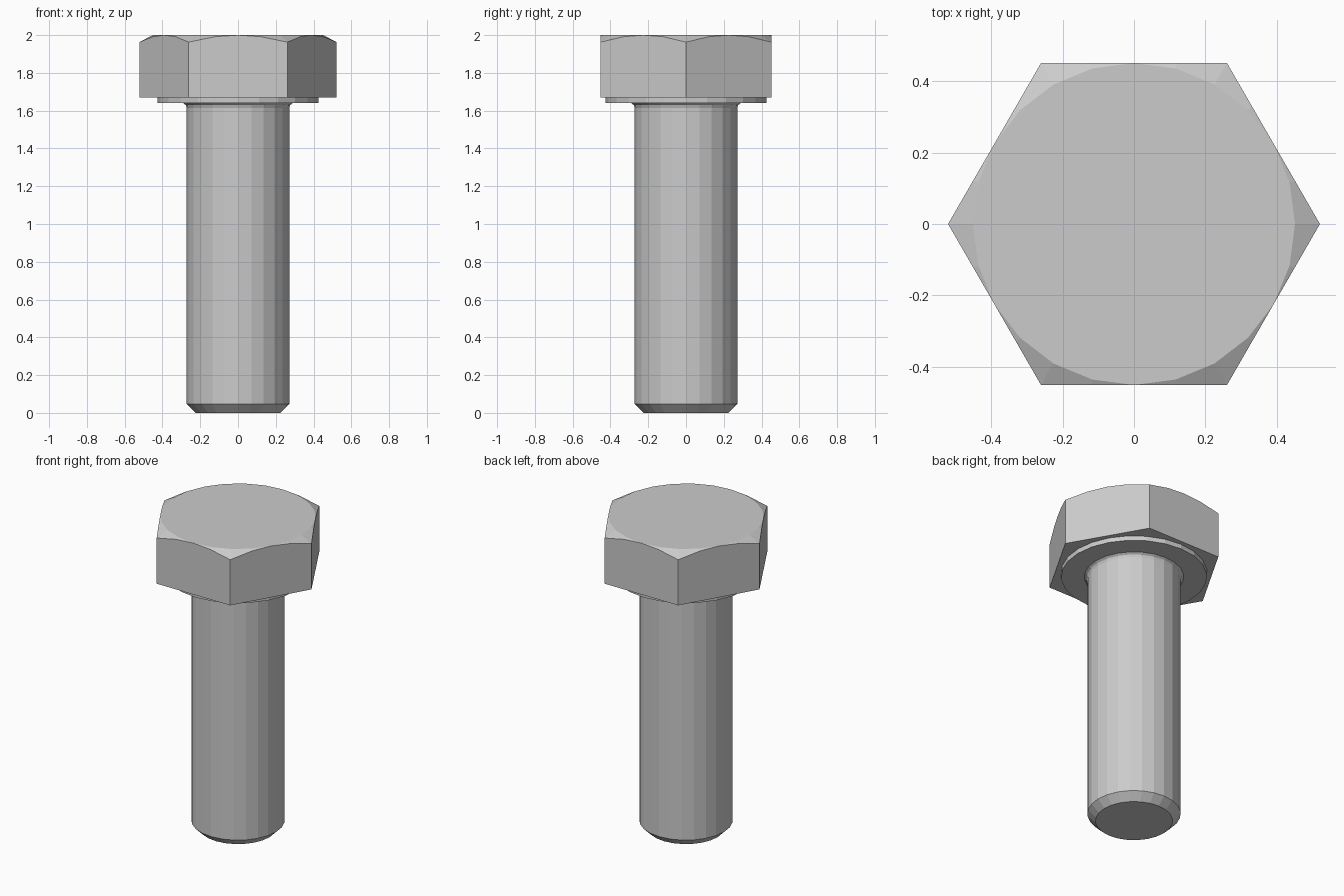
import bpy, bmesh, math

if "Cube" in bpy.data.objects:
    bpy.data.objects.remove(bpy.data.objects["Cube"])

SEG = 24          # sides of every round part
FLAT = 0.452      # half width across the head's flats
SLOPE = 0.53      # drop of the head chamfer per unit of radius


def hex_radius(a):
    """Distance from the axis to the hexagon's side at angle a (corners on x)."""
    off = (a % (math.pi / 3)) - math.pi / 6
    return FLAT / math.cos(off)


def ring(bm, radius, height):
    """Ring of vertices; radius and height are functions of the angle."""
    out = []
    for i in range(SEG):
        a = 2 * math.pi * i / SEG
        r = radius(a)
        out.append(bm.verts.new((r * math.cos(a), r * math.sin(a), height(r))))
    return out


def circle(bm, r, z):
    return ring(bm, lambda a: r, lambda _: z)


bm = bmesh.new()
rings = []

# shank: end chamfer, straight body, small fillet, then the washer face
for r, z in [(0.225, 0), (0.272, 0.047), (0.272, 1.615), (0.277, 1.63),
             (0.29, 1.64), (0.425, 1.64), (0.425, 1.67)]:
    rings.append(circle(bm, r, z))

# hexagonal head with a conical chamfer that meets the flats at their middles
rings.append(ring(bm, hex_radius, lambda r: 1.67))
rings.append(ring(bm, hex_radius, lambda r: 2 - (r - FLAT) * SLOPE))
rings.append(circle(bm, FLAT, 2))

# skin between the rings, cap both ends
for lo, hi in zip(rings, rings[1:]):
    for i in range(SEG):
        j = (i + 1) % SEG
        bm.faces.new((lo[i], lo[j], hi[j], hi[i]))
bm.faces.new(rings[0][::-1])
bm.faces.new(rings[-1])

# weld the chamfer where it vanishes and merge coplanar faces
bmesh.ops.remove_doubles(bm, verts=bm.verts, dist=1e-4)
bmesh.ops.dissolve_limit(bm, angle_limit=math.radians(0.5),
                         verts=bm.verts, edges=bm.edges)
bmesh.ops.recalc_face_normals(bm, faces=bm.faces)

mesh = bpy.data.meshes.new("hex_bolt")
bm.to_mesh(mesh)
bm.free()
bolt = bpy.data.objects.new("hex_bolt", mesh)
bpy.context.collection.objects.link(bolt)
